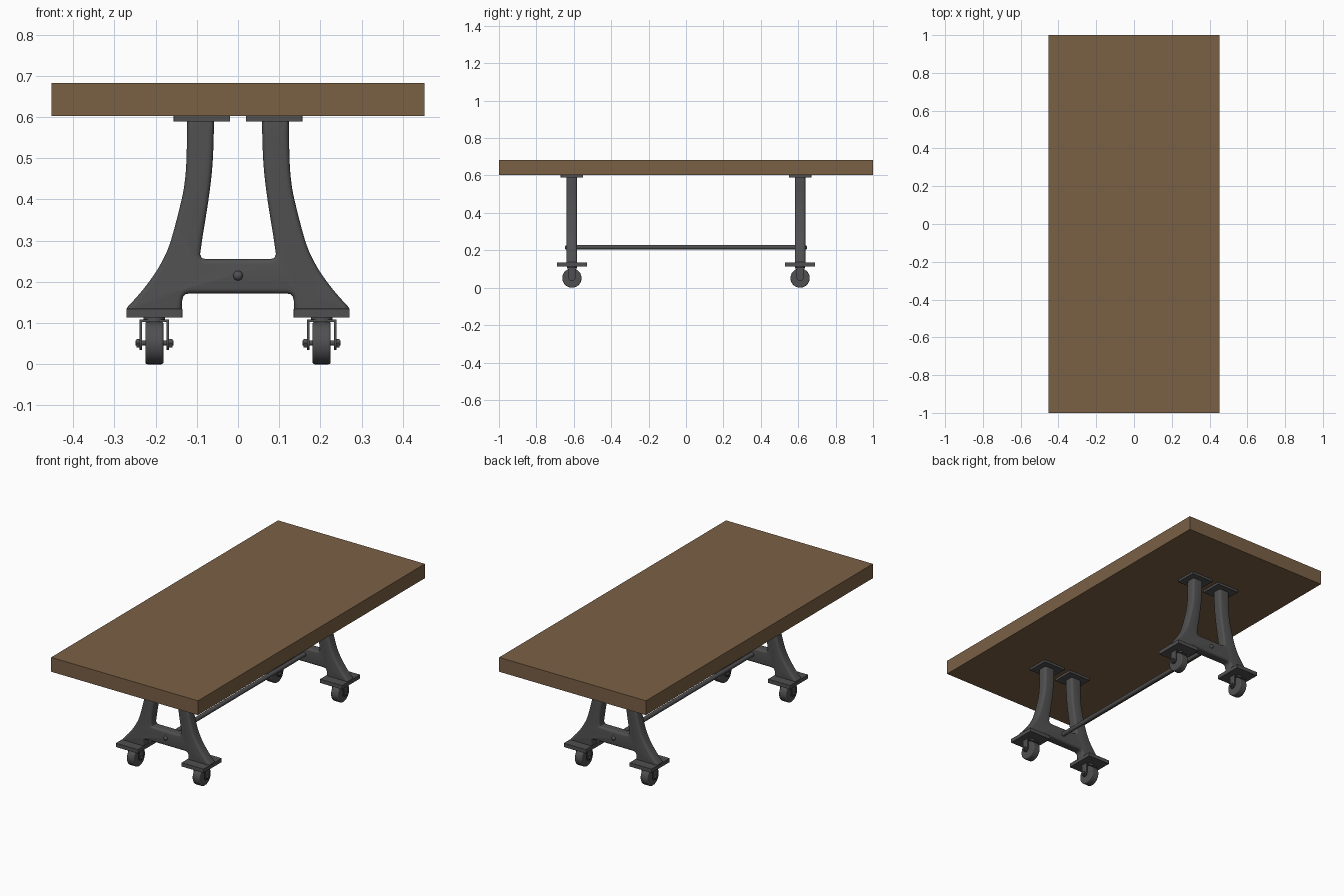
import bpy, bmesh, math
from mathutils import Matrix, Vector

if "Cube" in bpy.data.objects:
    bpy.data.objects.remove(bpy.data.objects["Cube"])


def material(name, rgb):
    m = bpy.data.materials.new(name)
    m.diffuse_color = (*rgb, 1)
    m.use_nodes = True
    m.node_tree.nodes["Principled BSDF"].inputs["Base Color"].default_value = m.diffuse_color
    return m


WOOD = material("brown wood", (0.195, 0.118, 0.06))
IRON = material("dark iron", (0.08, 0.08, 0.08))


def finish(bm, name, mat, bevel=0.0, segs=2):
    bmesh.ops.recalc_face_normals(bm, faces=bm.faces)
    me = bpy.data.meshes.new(name)
    bm.to_mesh(me)
    bm.free()
    ob = bpy.data.objects.new(name, me)
    bpy.context.collection.objects.link(ob)
    me.materials.append(mat)
    if bevel:
        b = ob.modifiers.new("bevel", 'BEVEL')
        b.width, b.segments = bevel, segs
    bpy.ops.object.select_all(action='DESELECT')
    ob.select_set(True)
    bpy.context.view_layer.objects.active = ob
    bpy.ops.object.shade_smooth_by_angle(angle=math.radians(35))
    return ob


def box(name, lo, hi, mat, bevel=0.0):
    bm = bmesh.new()
    bmesh.ops.create_cube(bm, size=1)
    lo, hi = Vector(lo), Vector(hi)
    for v in bm.verts:
        v.co = Vector([(lo[i] + hi[i]) / 2 + v.co[i] * (hi[i] - lo[i]) for i in range(3)])
    return finish(bm, name, mat, bevel)


def cylinder(name, centre, r, length, axis, sides=32, bevel=0.0):
    bm = bmesh.new()
    bmesh.ops.create_cone(bm, cap_ends=True, segments=sides, radius1=r, radius2=r, depth=length)
    rot = {'X': Matrix.Rotation(math.pi / 2, 4, 'Y'),
           'Y': Matrix.Rotation(math.pi / 2, 4, 'X'), 'Z': Matrix()}[axis]
    bmesh.ops.transform(bm, verts=bm.verts, matrix=Matrix.Translation(centre) @ rot)
    ob = finish(bm, name, IRON)
    if bevel:
        b = ob.modifiers.new("bevel", 'BEVEL')
        b.width, b.segments, b.limit_method = bevel, 3, 'ANGLE'
    return ob


def spline(pts, n=3):
    # Smooth curve through the given points
    out = []
    p = [Vector(q) for q in pts]
    p = [2 * p[0] - p[1]] + p + [2 * p[-1] - p[-2]]
    for i in range(1, len(p) - 2):
        a, b, c, d = p[i - 1:i + 3]
        for k in range(n):
            t = k / n
            out.append(0.5 * (2 * b + (c - a) * t + (2 * a - 5 * b + 4 * c - d) * t * t
                              + (3 * b - a - 3 * c + d) * t ** 3))
    return out + [p[-2]]


def extrude(name, outline, y, half, round_edge):
    # Solid from an XZ outline with rounded front and back edges
    bm = bmesh.new()
    face = bm.faces.new([bm.verts.new((x, y - half, z)) for x, z in outline])
    new = bmesh.ops.extrude_face_region(bm, geom=[face])["geom"]
    for v in new:
        if isinstance(v, bmesh.types.BMVert):
            v.co.y += 2 * half
    bmesh.ops.recalc_face_normals(bm, faces=bm.faces)
    rim = [e for e in bm.edges if abs(e.verts[0].co.y - e.verts[1].co.y) < 1e-5]
    bmesh.ops.bevel(bm, geom=rim, offset=round_edge, segments=4, profile=0.5,
                    affect='EDGES', clamp_overlap=True)
    return finish(bm, name, IRON)


# Tabletop
box("tabletop", (-0.453, -1, 0.603), (0.453, 1, 0.683), WOOD)

# A-shaped leg outline, right half from the crossbar up and around the foot
inner_top = [(0.078, 0.255), (0.088, 0.258), (0.092, 0.267)]
inner = spline([(0.086, 0.31), (0.073, 0.39), (0.064, 0.46), (0.06, 0.52), (0.058, 0.6)], 2)
outer = spline([(0.123, 0.6), (0.125, 0.5), (0.129, 0.445), (0.138, 0.395), (0.163, 0.3),
                (0.184, 0.25), (0.211, 0.207), (0.24, 0.17), (0.27, 0.137)], 3)
foot = [(0.27, 0.12), (0.137, 0.12), (0.136, 0.152), (0.133, 0.164), (0.127, 0.17), (0.117, 0.172)]
half_outline = [tuple(p) for p in inner_top + inner + outer + foot]
outline = half_outline + [(-x, z) for x, z in reversed(half_outline)]


def caster(x, y, tag):
    cylinder("caster_swivel_" + tag, (x, y, 0.109), 0.026, 0.012, 'Z')
    box("fork_bridge_" + tag, (x - 0.036, y - 0.022, 0.103), (x + 0.036, y + 0.022, 0.109), IRON)
    cylinder("wheel_" + tag, (x, y, 0.0515), 0.0515, 0.044, 'X', 48, 0.005)
    cylinder("axle_" + tag, (x, y, 0.0515), 0.006, 0.092, 'X', 16)
    for s in (-1, 1):
        a, b = sorted((x + s * 0.030, x + s * 0.036))
        box("fork_arm_" + tag, (a, y - 0.019, 0.052), (b, y + 0.019, 0.109), IRON)
        cylinder("fork_end_" + tag, (x + s * 0.033, y, 0.054), 0.019, 0.006, 'X', 24)
        cylinder("axle_nut_" + tag, (x + s * 0.0395, y, 0.0515), 0.012, 0.008, 'X', 6)


for end, y in (("front", -0.61), ("back", 0.61)):
    extrude(end + "_leg_frame", outline, y, 0.028, 0.012)
    for side, s in (("left", -1), ("right", 1)):
        tag = end + "_" + side
        # Mounting plate under the top, foot plate and caster
        a, b = sorted((s * 0.019, s * 0.156))
        box("top_plate_" + tag, (a, y - 0.06, 0.589), (b, y + 0.06, 0.603), IRON, 0.001)
        a, b = sorted((s * 0.135, s * 0.271))
        box("foot_plate_" + tag, (a, y - 0.08, 0.113), (b, y + 0.08, 0.135), IRON, 0.001)
        caster(s * 0.203, y, tag)
    # Domed end cap of the stretcher rod
    bm = bmesh.new()
    bmesh.ops.create_uvsphere(bm, u_segments=20, v_segments=12, radius=0.012)
    bmesh.ops.translate(bm, verts=bm.verts, vec=(0, y + math.copysign(0.026, y), 0.215))
    finish(bm, "rod_cap_" + end, IRON)

# Long stretcher rod between the legs
cylinder("stretcher_rod", (0, 0, 0.217), 0.012, 1.2, 'Y', 24)
